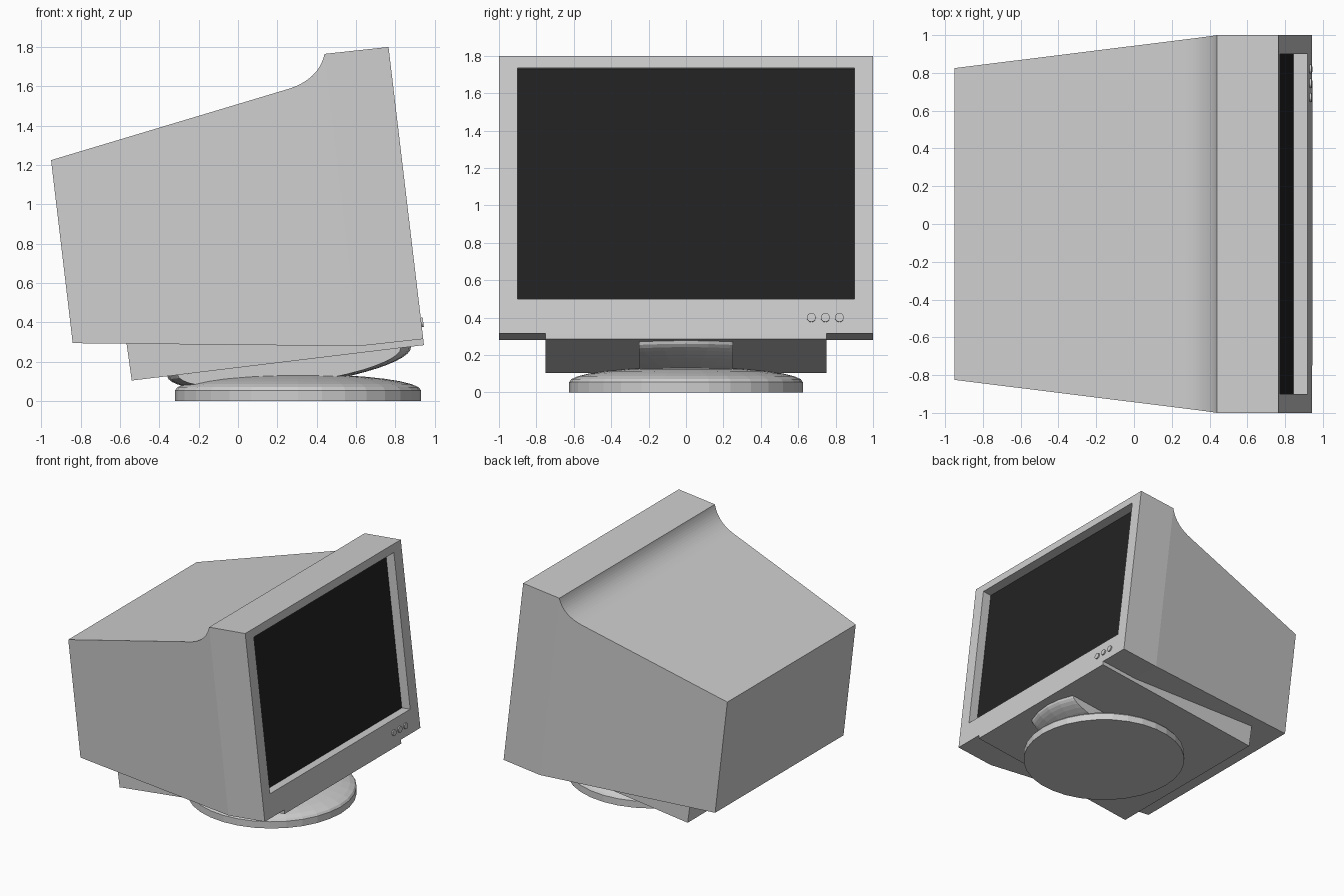
import bpy, bmesh, math
from mathutils import Vector, Matrix

old = bpy.data.objects.get("Cube")
if old:
    bpy.data.objects.remove(old, do_unlink=True)


def make_material(name, rgb):
    mat = bpy.data.materials.new(name)
    mat.use_nodes = True
    mat.diffuse_color = (*rgb, 1)
    mat.node_tree.nodes["Principled BSDF"].inputs["Base Color"].default_value = (*rgb, 1)
    return mat


CASING = make_material("light grey plastic", (0.62, 0.62, 0.62))
GLASS = make_material("black glass", (0.016, 0.016, 0.016))


def finish(name, bm, mats):
    bmesh.ops.recalc_face_normals(bm, faces=bm.faces)
    mesh = bpy.data.meshes.new(name)
    bm.to_mesh(mesh)
    bm.free()
    for mat in mats:
        mesh.materials.append(mat)
    obj = bpy.data.objects.new(name, mesh)
    bpy.context.collection.objects.link(obj)
    return obj


def prism(profile, half_width):
    """Extrude an x-z outline across the full width in y."""
    bm = bmesh.new()
    face = bm.faces.new([bm.verts.new((x, -half_width, z)) for x, z in profile])
    ext = bmesh.ops.extrude_face_region(bm, geom=[face])
    moved = [v for v in ext["geom"] if isinstance(v, bmesh.types.BMVert)]
    bmesh.ops.translate(bm, verts=moved, vec=(0, 2 * half_width, 0))
    bmesh.ops.recalc_face_normals(bm, faces=bm.faces)
    return bm


def cut_and_fill(bm, point, normal):
    """Remove everything beyond a plane and close the hole."""
    bmesh.ops.bisect_plane(bm, geom=bm.verts[:] + bm.edges[:] + bm.faces[:],
                           plane_co=point, plane_no=normal, clear_outer=True)
    bmesh.ops.holes_fill(bm, edges=[e for e in bm.edges if e.is_boundary])


# Tilted front plane of the housing
TOP, LOW = Vector((0.765, 0, 1.80)), Vector((0.9415, 0, 0.316))
DOWN = (LOW - TOP).normalized()
FACING = Vector((-DOWN.z, 0, DOWN.x))


def front_x(z):
    return TOP.x + (LOW.x - TOP.x) * (TOP.z - z) / (TOP.z - LOW.z)


# Housing: side outline with a concave sweep behind the bezel
a, b, c = Vector((0.25, 1.585)), Vector((0.41, 1.633)), Vector((0.44, 1.765))
steps = 14
sweep = [a * (1 - t) ** 2 + b * 2 * t * (1 - t) + c * t * t
         for t in (i / steps for i in range(steps + 1))]
outline = [(-0.95, 1.225)] + [tuple(p) for p in sweep] + [
    (TOP.x, TOP.z), (LOW.x, LOW.z), (0.615, 0.28), (-0.84, 0.295)]
bm = prism(outline, 1.0)

# Taper the sides from the seam towards the back
seam = Vector((0.44, 0, 1.765))
bmesh.ops.bisect_plane(bm, geom=bm.verts[:] + bm.edges[:] + bm.faces[:],
                       plane_co=seam, plane_no=FACING, dist=0.002)
for v in bm.verts:
    depth = max(0, (seam - v.co).dot(FACING))
    v.co.y *= 1 - 0.121 * depth

# Recessed screen
bm.normal_update()
front = max(bm.faces, key=lambda f: f.normal.dot(FACING))
bmesh.ops.inset_individual(bm, faces=[front], thickness=0.1)
for v in front.verts:
    z = 1.735 if v.co.z > 1 else 0.50
    v.co = (front_x(z), math.copysign(0.9, v.co.y), z)
screen = bmesh.ops.extrude_discrete_faces(bm, faces=[front])["faces"][0]
bmesh.ops.translate(bm, verts=screen.verts, vec=FACING * -0.075)
screen.material_index = 1
finish("monitor_housing", bm, [CASING, GLASS])

# Wedge under the housing
finish("underside_wedge", prism([(-0.57, 0.32), (0.90, 0.33), (0.9415, 0.316),
                                 (0.945, 0.285), (-0.54, 0.105)], 0.75), [CASING])

# Control buttons along the lower bezel
for i in range(3):
    bm = bmesh.new()
    spot = Vector((front_x(0.4), 0.67 + 0.075 * i, 0.4)) + FACING * 0.002
    turn = FACING.to_track_quat("Z", "Y").to_matrix().to_4x4()
    bmesh.ops.create_cone(bm, cap_ends=True, segments=16, radius1=0.024, radius2=0.024,
                          depth=0.016, matrix=Matrix.Translation(spot) @ turn)
    finish(f"button_{i + 1}", bm, [CASING])

# Tilt rocker: a flattened half bowl trimmed to a strip
bm = bmesh.new()
bmesh.ops.create_uvsphere(bm, u_segments=32, v_segments=24, radius=1)
bmesh.ops.scale(bm, vec=(0.624, 0.624, 0.125), verts=bm.verts)
cut_and_fill(bm, (0, 0, 0), (0, 0, 1))
for side in (-1, 1):
    cut_and_fill(bm, (0, 0.25 * side, 0), (0, side, 0))
tilt = Matrix.Translation((0.26, 0, 0.202)) @ Matrix.Rotation(-math.atan(0.1213), 4, "Y")
bmesh.ops.transform(bm, matrix=tilt, verts=bm.verts)
finish("tilt_rocker", bm, [CASING])

# Round foot: upright rim with a shallow dome
bm = bmesh.new()
rim, rings = 0.625, 8
path = [(0, 0), (rim, 0)]
for i in range(rings + 1):
    ang = i / rings * math.pi / 2
    path.append((rim * math.cos(ang), 0.055 + 0.083 * math.sin(ang)))
pts = [bm.verts.new((r, 0, z)) for r, z in path]
edges = [bm.edges.new(pair) for pair in zip(pts, pts[1:])]
bmesh.ops.spin(bm, geom=pts + edges, cent=(0, 0, 0), axis=(0, 0, 1),
               angle=2 * math.pi, steps=32)
bmesh.ops.remove_doubles(bm, verts=bm.verts, dist=0.0005)
bmesh.ops.translate(bm, verts=bm.verts, vec=(0.305, 0, 0))
finish("round_foot", bm, [CASING])
